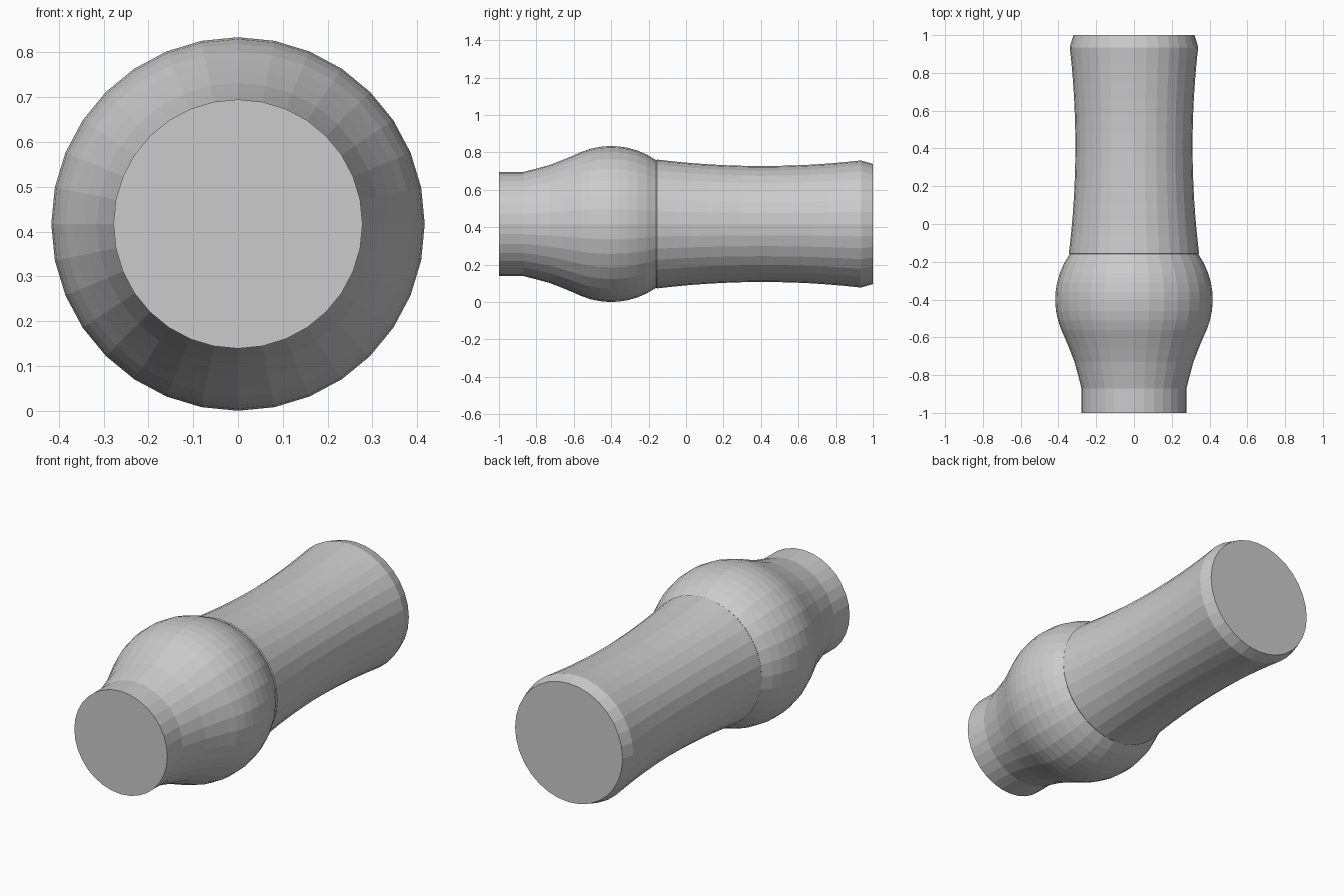
import bpy, bmesh, math

if "Cube" in bpy.data.objects:
    bpy.data.objects.remove(bpy.data.objects["Cube"])

SIDES = 32
AXIS_Z = 0.417
BULB_Y, BULB_R = -0.40, 0.417

# Front neck flaring into the bulb
profile = [(-1.0, 0.278), (-0.87, 0.278), (-0.80, 0.296), (-0.73, 0.315), (-0.66, 0.342), (-0.60, 0.367)]
# Spherical bulb
for i in range(9):
    y = -0.56 + 0.05 * i
    profile.append((y, math.sqrt(BULB_R ** 2 - (y - BULB_Y) ** 2)))
# Gently waisted barrel
for i in range(13):
    y = -0.155 + i * (0.935 + 0.155) / 12
    t = (y - 0.41) / 0.545
    profile.append((y, 0.310 + 0.032 * t * t))
# Chamfered rear end
profile.append((1.0, 0.321))

# Lathe the profile about the y axis and close both ends
bm = bmesh.new()
rings = []
for y, r in profile:
    angles = [2 * math.pi * k / SIDES for k in range(SIDES)]
    rings.append([bm.verts.new((r * math.sin(a), y, AXIS_Z + r * math.cos(a))) for a in angles])
for a, b in zip(rings, rings[1:]):
    for k in range(SIDES):
        n = (k + 1) % SIDES
        bm.faces.new((a[k], a[n], b[n], b[k]))
bm.faces.new(rings[0])
bm.faces.new(rings[-1])
bmesh.ops.recalc_face_normals(bm, faces=bm.faces)

mesh = bpy.data.meshes.new("bulbed_tube")
bm.to_mesh(mesh)
bm.free()
bpy.context.collection.objects.link(bpy.data.objects.new("bulbed_tube", mesh))
